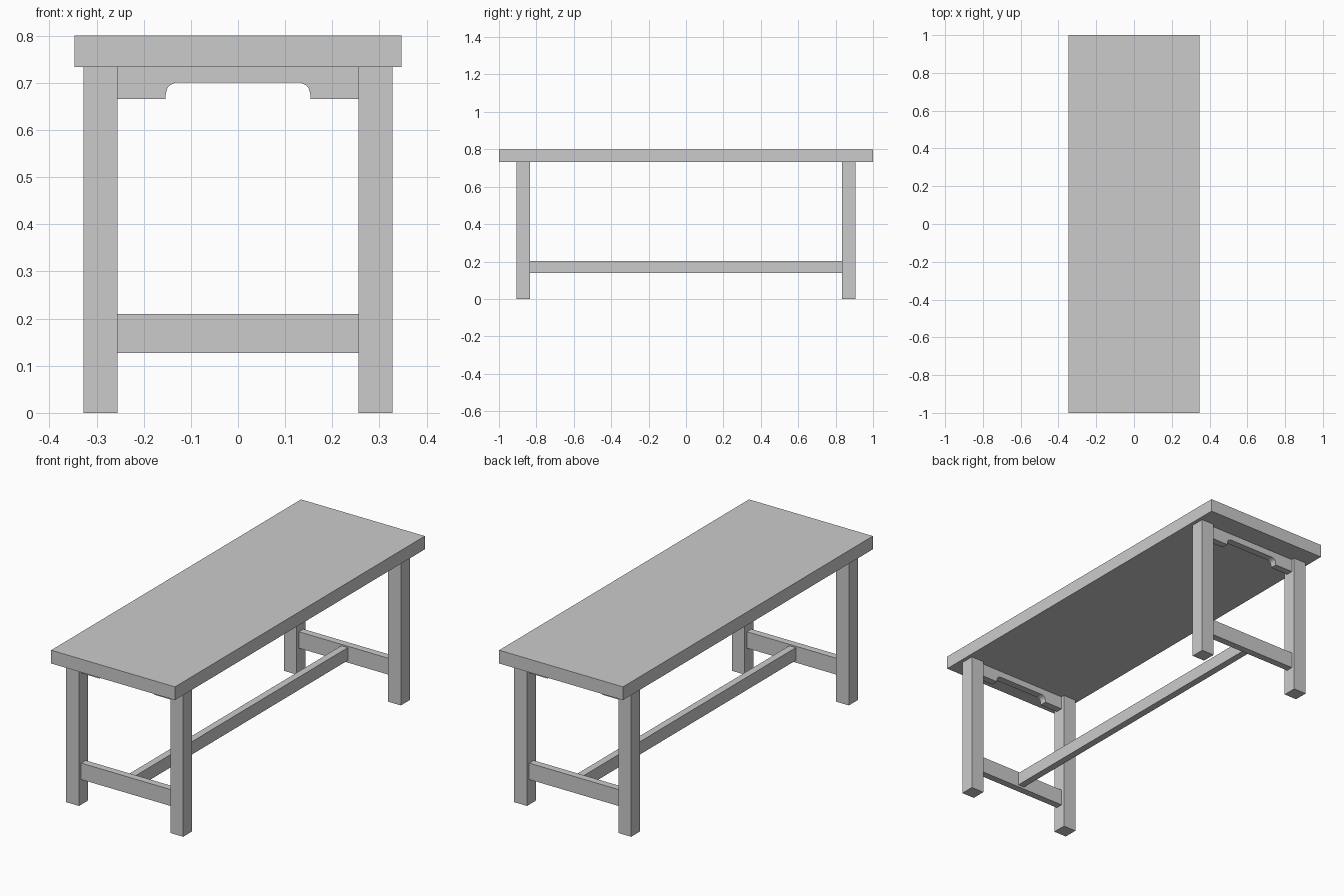
import bpy, bmesh

if "Cube" in bpy.data.objects:
    bpy.data.objects.remove(bpy.data.objects["Cube"])


def box(name, x0, x1, y0, y1, z0, z1):
    bm = bmesh.new()
    bmesh.ops.create_cube(bm, size=1)
    for v in bm.verts:
        v.co = ((x0 + x1) / 2 + v.co.x * (x1 - x0),
                (y0 + y1) / 2 + v.co.y * (y1 - y0),
                (z0 + z1) / 2 + v.co.z * (z1 - z0))
    return finish(name, bm)


def finish(name, bm):
    bmesh.ops.recalc_face_normals(bm, faces=bm.faces)
    mesh = bpy.data.meshes.new(name)
    bm.to_mesh(mesh)
    bm.free()
    obj = bpy.data.objects.new(name, mesh)
    bpy.context.collection.objects.link(obj)
    return obj


def extruded_profile(name, points, y0, y1):
    bm = bmesh.new()
    face = bm.faces.new([bm.verts.new((x, y0, z)) for x, z in points])
    ext = bmesh.ops.extrude_face_region(bm, geom=[face], use_keep_orig=True)
    verts = [g for g in ext["geom"] if isinstance(g, bmesh.types.BMVert)]
    bmesh.ops.translate(bm, verts=verts, vec=(0, y1 - y0, 0))
    return finish(name, bm)


LEG_IN, LEG_OUT = 0.256, 0.328      # leg extent in x
Y_IN, Y_OUT = 0.835, 0.907          # leg extent in y
RAIL_IN, RAIL_OUT = 0.853, 0.889    # rails centred on the legs
TOP_Z = 0.733

# Table top
box("table_top", -0.347, 0.347, -1, 1, TOP_Z, 0.80)

# Right half of the apron outline, with the rounded cut-out
half = [(LEG_IN, TOP_Z), (LEG_IN, 0.666), (0.154, 0.666), (0.153, 0.677),
        (0.150, 0.688), (0.144, 0.695), (0.134, 0.700)]
outline = half + [(-x, z) for x, z in reversed(half)]

for end, s in (("front", -1), ("back", 1)):
    # Legs
    for side, t in (("left", -1), ("right", 1)):
        xs = sorted((t * LEG_IN, t * LEG_OUT))
        ys = sorted((s * Y_IN, s * Y_OUT))
        box(f"{end}_{side}_leg", *xs, *ys, 0, TOP_Z)
    # Lower rail and shaped apron between each pair of legs
    ys = sorted((s * RAIL_IN, s * RAIL_OUT))
    box(f"{end}_lower_rail", -LEG_IN, LEG_IN, *ys, 0.127, 0.21)
    extruded_profile(f"{end}_apron", outline, *ys)

# Long stretcher joining the lower rails
box("long_stretcher", -0.018, 0.018, -RAIL_IN, RAIL_IN, 0.138, 0.203)
